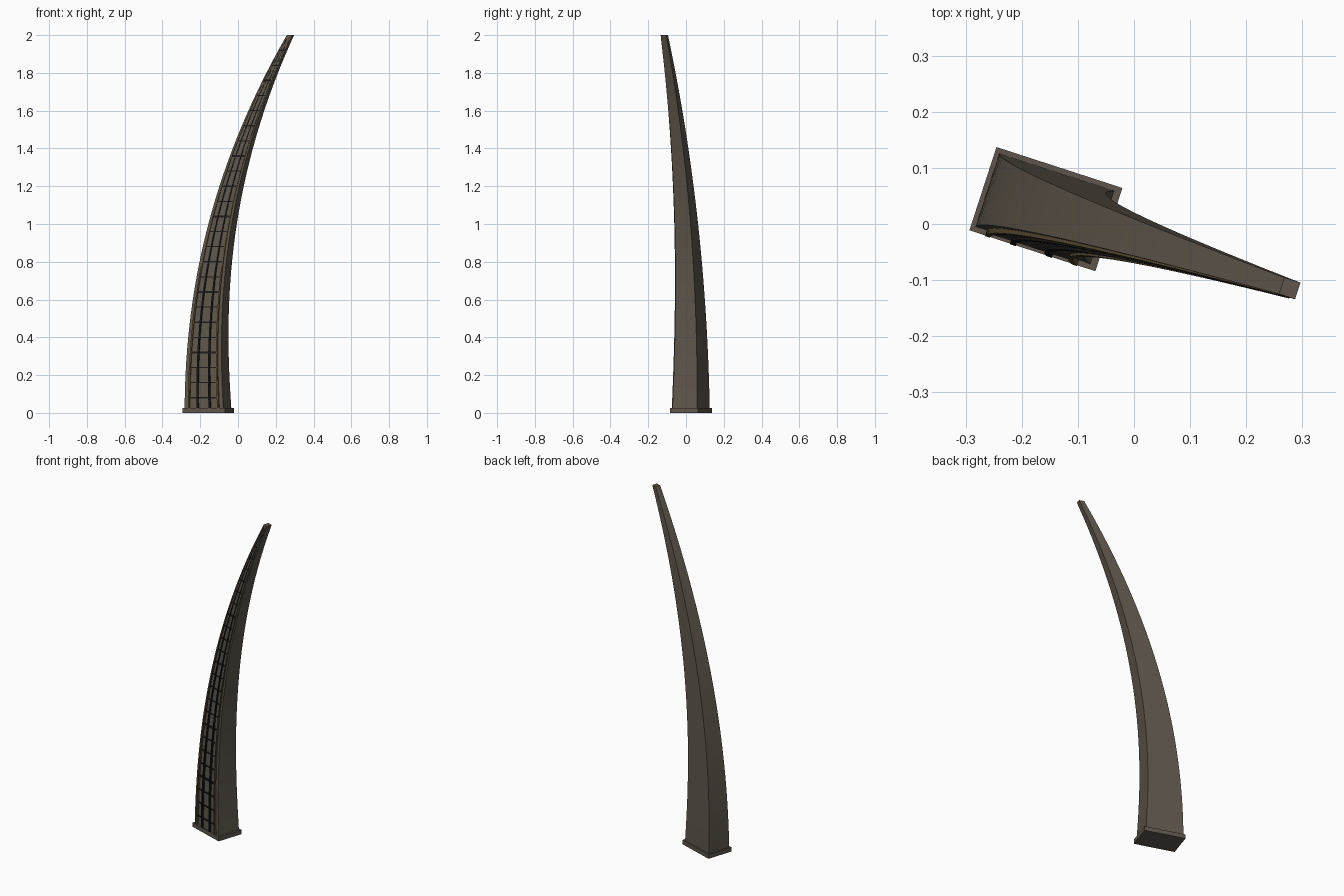
import bpy, bmesh, math
from mathutils import Matrix, Vector

if "Cube" in bpy.data.objects:
    bpy.data.objects.remove(bpy.data.objects["Cube"])

HEIGHT, PLATE = 2.0, 0.025
PLACE = Matrix.Translation((-0.157, 0.0265, 0)) @ Matrix.Rotation(math.radians(-18), 4, 'Z')


def material(name, rgb):
    m = bpy.data.materials.new(name)
    m.diffuse_color = (*rgb, 1)
    m.use_nodes = True
    m.node_tree.nodes["Principled BSDF"].inputs["Base Color"].default_value = m.diffuse_color
    return m


STONE = material("warm grey", (0.115, 0.094, 0.073))
BLACK = material("near black", (0.012, 0.011, 0.010))
BRONZE = material("dark bronze", (0.110, 0.075, 0.036))


# Horn profile: left edge, width and depth at a given height
def section(z):
    t = z / HEIGHT
    left = -0.110 + 0.552 * t ** 2.15
    width = 0.217 - 0.187 * t ** 1.1
    depth = 0.138 - 0.107 * t ** 1.1
    return left, width, depth


def loft(name, mat, z0, z1, steps, ring):
    """Stack rectangles (u0, u1, v0, v1) from ring(z) into a closed solid."""
    bm = bmesh.new()
    rows = []
    for i in range(steps + 1):
        z = z0 + (z1 - z0) * i / steps
        u0, u1, v0, v1 = ring(z)
        corners = [(u0, v0), (u1, v0), (u1, v1), (u0, v1)]
        rows.append([bm.verts.new(PLACE @ Vector((u, v, z))) for u, v in corners])
    bm.faces.new(rows[0][::-1])
    bm.faces.new(rows[-1])
    for a, b in zip(rows, rows[1:]):
        for k in range(4):
            n = (k + 1) % 4
            bm.faces.new((a[k], a[n], b[n], b[k]))
    mesh = bpy.data.meshes.new(name)
    bm.to_mesh(mesh)
    bm.free()
    mesh.materials.append(mat)
    obj = bpy.data.objects.new(name, mesh)
    bpy.context.collection.objects.link(obj)
    bpy.ops.object.select_all(action='DESELECT')
    obj.select_set(True)
    bpy.context.view_layer.objects.active = obj
    bpy.ops.object.shade_smooth_by_angle(angle=math.radians(30))
    return obj


# Strip on the front face, spanning fractions a..b of the width
def front_strip(a, b, lift):
    def ring(z):
        left, width, depth = section(z)
        front = -depth / 2
        return left + a * width, left + b * width, front - lift * width, front + 0.1 * depth
    return ring


def body_ring(z):
    left, width, depth = section(z)
    return left, left + width, -depth / 2, depth / 2


# Base plate and curved tapering body
loft("base_plate", STONE, 0, PLATE, 1, lambda z: (-0.118, 0.118, -0.078, 0.078))
loft("curved_body", STONE, PLATE, HEIGHT, 32, body_ring)

# Lengthwise ribs: bronze outside, black inside
for name, mat, offset, half in (("outer_rib", BRONZE, 0.378, 0.022),
                                ("inner_rib", BLACK, 0.157, 0.024)):
    for side in (-1, 1):
        c = 0.5 + side * offset
        loft(name, mat, PLATE, 1.985, 32, front_strip(c - half, c + half, 0.05))

# Cross bars up the front, some of them heavier
heavy = {4, 8, 13, 17, 22}
for i in range(1, 25):
    z = 0.08 * i
    h = 0.006 if i in heavy else 0.003
    loft("cross_bar", BLACK, z - h, z + h, 1, front_strip(0.13, 0.87, 0.025))
